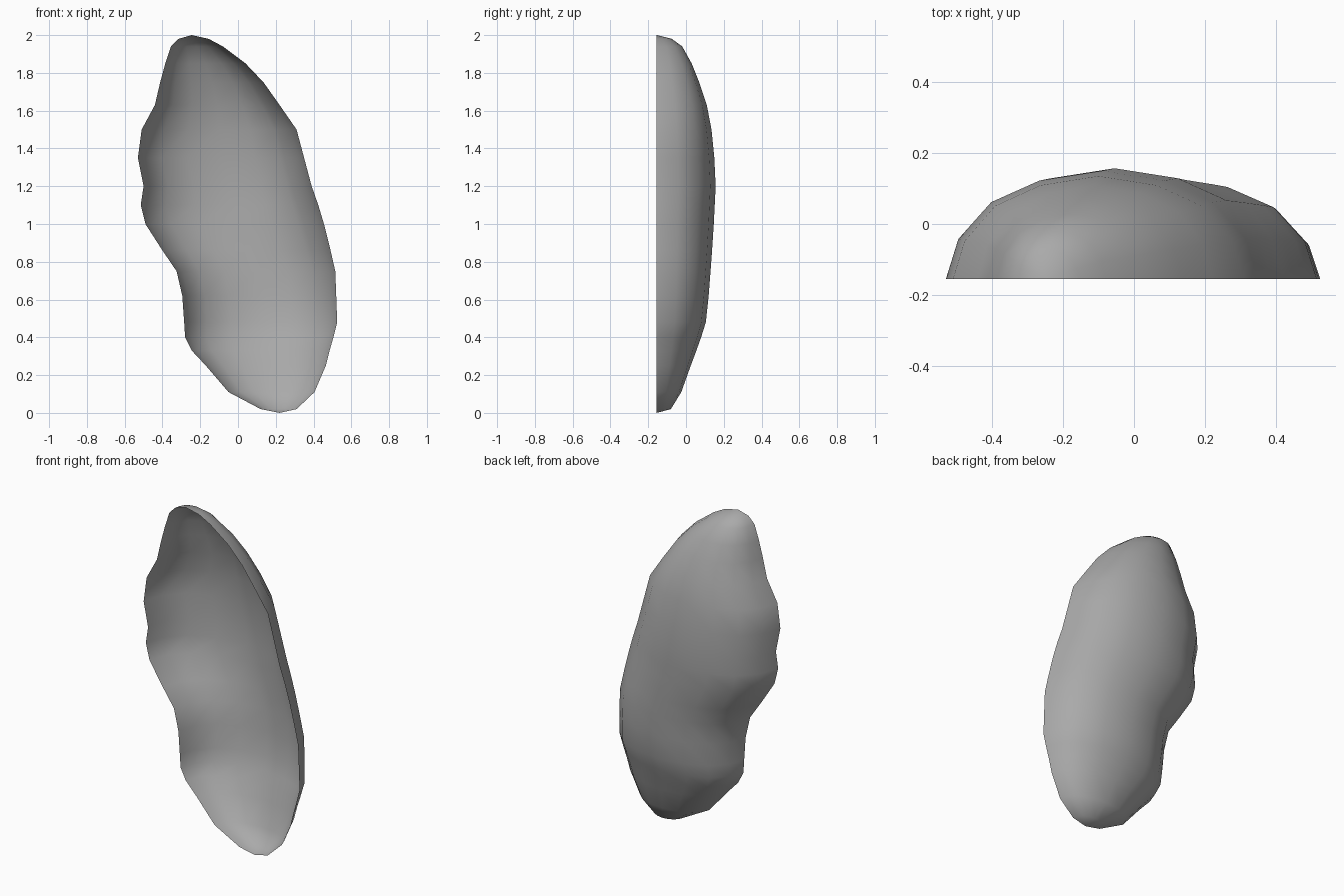
import bpy
import bmesh
import math

default_cube = bpy.data.objects.get("Cube")
if default_cube:
    bpy.data.objects.remove(default_cube, do_unlink=True)

RIM_Y = -0.155

# Stations up the shell: height, left edge, right edge, crest of the bulge
bottom_tip = (0.22, RIM_Y, 0.0)
top_tip = (-0.245, RIM_Y, 2.0)
stations = [
    (0.02, 0.12, 0.31, -0.08),
    (0.11, -0.05, 0.405, -0.025),
    (0.25, -0.17, 0.465, 0.025),
    (0.33, -0.245, 0.485, 0.055),
    (0.40, -0.28, 0.505, 0.08),
    (0.48, -0.285, 0.525, 0.105),
    (0.62, -0.295, 0.52, 0.12),
    (0.75, -0.325, 0.515, 0.13),
    (0.86, -0.40, 0.49, 0.138),
    (1.00, -0.49, 0.455, 0.147),
    (1.10, -0.515, 0.425, 0.152),
    (1.20, -0.50, 0.39, 0.157),
    (1.35, -0.53, 0.35, 0.15),
    (1.50, -0.51, 0.31, 0.135),
    (1.63, -0.44, 0.22, 0.11),
    (1.75, -0.412, 0.135, 0.07),
    (1.85, -0.385, 0.04, 0.03),
    (1.94, -0.355, -0.08, -0.02),
    (1.98, -0.315, -0.155, -0.075),
]

# Half arch from rim to crest: fraction inward, fraction of the depth
half_arch = [(0, 0), (0.08, 0.37), (0.29, 0.71), (0.6, 0.91)]
arch = [(u - 1, v) for u, v in half_arch] + [(0, 1)]
arch += [(1 - u, v) for u, v in reversed(half_arch)]


def add_ring(bm, z, left, right, crest):
    """One arched cross-section, open towards the front."""
    middle, half = (left + right) / 2, (right - left) / 2
    return [bm.verts.new((middle + u * half, RIM_Y + v * (crest - RIM_Y), z))
            for u, v in arch]


def make_material(name, colour):
    mat = bpy.data.materials.new(name)
    mat.use_nodes = True
    mat.diffuse_color = colour
    mat.node_tree.nodes["Principled BSDF"].inputs["Base Color"].default_value = colour
    return mat


# Open curved shell, its surface facing the back
bm = bmesh.new()
rings = [add_ring(bm, *station) for station in stations]
for low, high in zip(rings, rings[1:]):
    for i in range(len(arch) - 1):
        bm.faces.new((low[i], high[i], high[i + 1], low[i + 1]))

# Rounded ends closed with fans
bottom = bm.verts.new(bottom_tip)
top = bm.verts.new(top_tip)
for i in range(len(arch) - 1):
    bm.faces.new((bottom, rings[0][i], rings[0][i + 1]))
    bm.faces.new((top, rings[-1][i + 1], rings[-1][i]))

bmesh.ops.recalc_face_normals(bm, faces=bm.faces)
if sum(face.normal.y * face.calc_area() for face in bm.faces) < 0:
    bmesh.ops.reverse_faces(bm, faces=bm.faces)

mesh = bpy.data.meshes.new("curved_shell")
bm.to_mesh(mesh)
bm.free()
mesh.materials.append(make_material("plain grey", (0.4, 0.4, 0.4, 1)))

shell = bpy.data.objects.new("curved_shell", mesh)
bpy.context.collection.objects.link(shell)

# Smooth shading
bpy.context.view_layer.objects.active = shell
shell.select_set(True)
bpy.ops.object.shade_smooth_by_angle(angle=math.radians(80))
